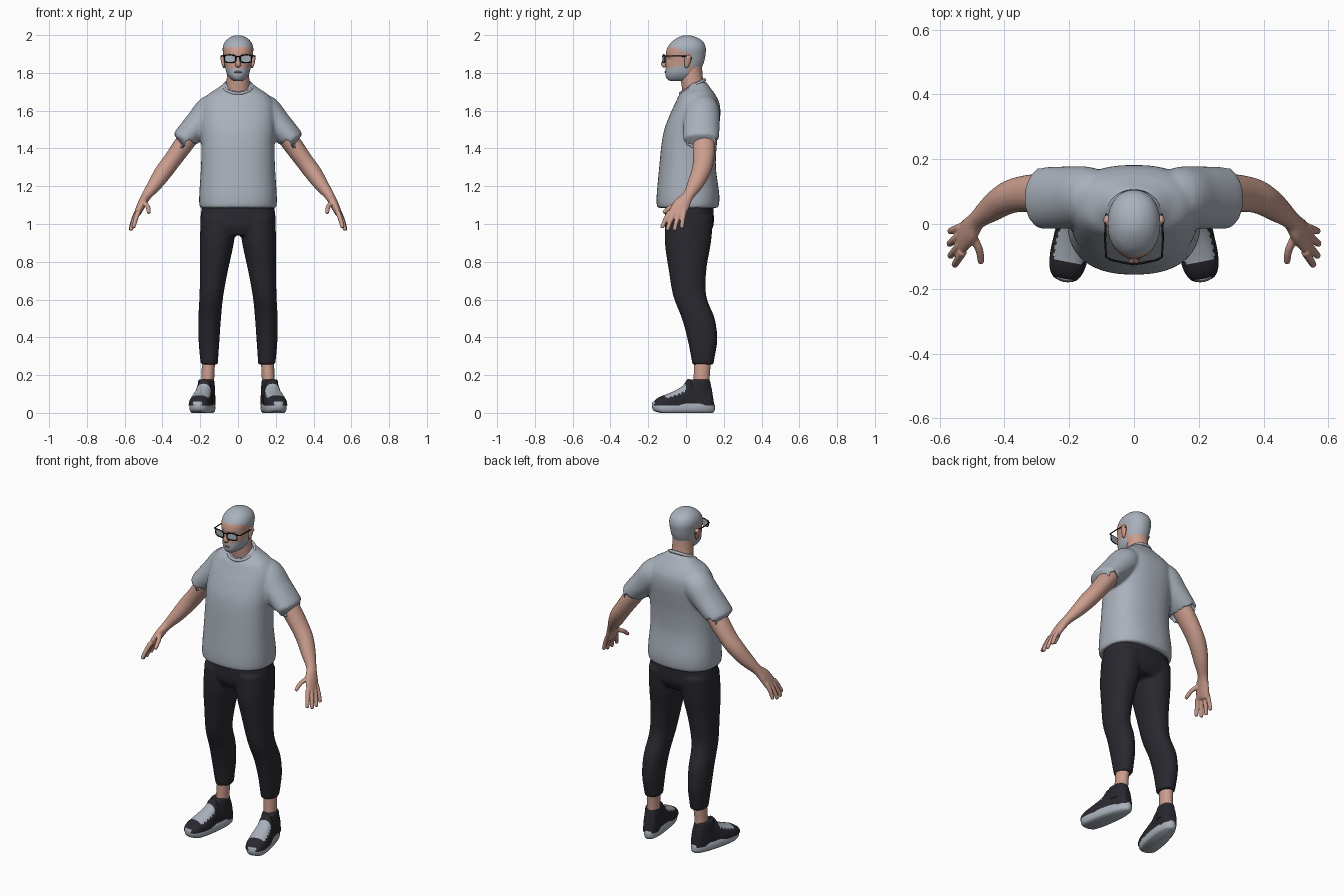
import bpy, bmesh, math
from mathutils import Vector, Matrix

if "Cube" in bpy.data.objects:
    bpy.data.objects.remove(bpy.data.objects["Cube"])


def material(name, rgb):
    m = bpy.data.materials.new(name)
    m.diffuse_color = (*rgb, 1)
    m.use_nodes = True
    m.node_tree.nodes["Principled BSDF"].inputs["Base Color"].default_value = m.diffuse_color
    return m


GREY = material("heather grey", (0.40, 0.44, 0.50))
SKIN = material("skin", (0.60, 0.34, 0.27))
DARK = material("charcoal cloth", (0.022, 0.021, 0.028))
BLACK = material("black plastic", (0.008, 0.008, 0.009))
LIP = material("lips", (0.42, 0.19, 0.16))


def dense(rows, k):
    """Catmull-Rom interpolation between rows of numbers."""
    out = []
    for i in range(len(rows) - 1):
        a, b, c, d = (rows[max(i - 1, 0)], rows[i], rows[i + 1], rows[min(i + 2, len(rows) - 1)])
        for j in range(k):
            t = j / k
            out.append([0.5 * (2 * q + (r - p) * t + (2 * p - 5 * q + 4 * r - s) * t * t
                               + (3 * q - p - 3 * r + s) * t ** 3) for p, q, r, s in zip(a, b, c, d)])
    return out + [list(rows[-1])]


def unit(a, power):
    c, s = math.cos(a), math.sin(a)
    return (math.copysign(abs(c) ** (2 / power), c), math.copysign(abs(s) ** (2 / power), s))


def add_rings(bm, rings):
    rows = [[bm.verts.new(p) for p in r] for r in rings]
    n = len(rows[0])
    for a, b in zip(rows, rows[1:]):
        for i in range(n):
            bm.faces.new((a[i], a[(i + 1) % n], b[(i + 1) % n], b[i]))
    bm.faces.new(rows[0])
    bm.faces.new(rows[-1])


def stack(bm, rows, k=4, n=32, power=2.0, side=1):
    """Horizontal sections: z, x0, x1, y0, y1."""
    rings = []
    for z, x0, x1, y0, y1 in dense(rows, k):
        ring = []
        for i in range(n):
            c, s = unit(2 * math.pi * i / n, power)
            ring.append((side * ((x0 + x1) / 2 + c * (x1 - x0) / 2), (y0 + y1) / 2 + s * (y1 - y0) / 2, z))
        rings.append(ring)
    add_rings(bm, rings)


def tube(bm, rows, k=4, n=20, side=1):
    """Sections across a path: x, y, z, thickness radius, radius towards y."""
    pts = dense(rows, k)
    rings = []
    for i, p in enumerate(pts):
        t = (Vector(pts[min(i + 1, len(pts) - 1)][:3]) - Vector(pts[max(i - 1, 0)][:3])).normalized()
        u = t.cross(Vector((0, 1, 0))).normalized()
        v = u.cross(t)
        ring = []
        for j in range(n):
            a = 2 * math.pi * j / n
            q = Vector(p[:3]) + u * p[3] * math.cos(a) + v * p[4] * math.sin(a)
            ring.append((side * q.x, q.y, q.z))
        rings.append(ring)
    add_rings(bm, rings)


def finish(name, bm, mats, voxel=0, smooth=0, mirror=False, angle=50):
    bmesh.ops.recalc_face_normals(bm, faces=bm.faces)
    me = bpy.data.meshes.new(name)
    bm.to_mesh(me)
    bm.free()
    for m in mats:
        me.materials.append(m)
    for p in me.polygons:
        p.use_smooth = True
    me.set_sharp_from_angle(angle=math.radians(angle))
    ob = bpy.data.objects.new(name, me)
    bpy.context.collection.objects.link(ob)
    if voxel:
        r = ob.modifiers.new("blend", 'REMESH')
        r.mode, r.voxel_size, r.use_smooth_shade = 'VOXEL', voxel, True
    if smooth:
        s = ob.modifiers.new("soften", 'SMOOTH')
        s.factor, s.iterations = 0.5, smooth
    if mirror:
        ob.modifiers.new("mirror", 'MIRROR').use_mirror_merge = False
    return ob


def wire(name, lines, radius, mat):
    """Round wires from (points, closed) pairs."""
    cu = bpy.data.curves.new(name, 'CURVE')
    cu.dimensions, cu.bevel_depth, cu.bevel_resolution = '3D', radius, 2
    for pts, closed in lines:
        sp = cu.splines.new('POLY')
        sp.points.add(len(pts) - 1)
        for q, p in zip(sp.points, pts):
            q.co = (*p, 1)
        sp.use_cyclic_u = closed
    cu.materials.append(mat)
    bpy.context.collection.objects.link(bpy.data.objects.new(name, cu))


# Shirt: torso and two sleeves blended together
bm = bmesh.new()
torso = [(1.085, .200, -.148, .165), (1.10, .205, -.155, .174), (1.16, .205, -.155, .176),
         (1.30, .196, -.142, .158), (1.42, .194, -.130, .163), (1.50, .198, -.115, .173),
         (1.58, .198, -.085, .182), (1.64, .190, -.057, .177), (1.685, .160, -.035, .155),
         (1.715, .115, -.005, .133), (1.74, .080, .010, .115), (1.752, .060, .020, .108)]
stack(bm, [(z, -w, w, a, b) for z, w, a, b in torso], n=48, power=2.4)
for s in (-1, 1):
    tube(bm, [(.09, .085, 1.615, .07, .075), (.14, .085, 1.60, .085, .092), (.204, .082, 1.532, .077, .096),
              (.274, .08, 1.461, .066, .096), (.281, .08, 1.452, .064, .094)], side=s, n=28)
finish("shirt", bm, [GREY], voxel=0.009, smooth=5)
ring = [2 * math.pi * i / 40 for i in range(40)]
wire("shirt_collar", [([(.075 * math.cos(a), .034 + .064 * math.sin(a), 1.727 + .036 * math.sin(a))
                        for a in ring], True)], .009, GREY)

# Trousers: hips and two legs blended together
bm = bmesh.new()
stack(bm, [(1.13, -.185, .185, -.11, .145), (1.05, -.197, .197, -.112, .147), (.99, -.2, .2, -.112, .145),
           (.94, -.185, .185, -.09, .12)], n=40, power=2.5)
for s in (-1, 1):
    stack(bm, [(1.04, .005, .197, -.11, .145), (.90, .022, .202, -.112, .132), (.76, .052, .201, -.092, .108),
               (.62, .078, .204, -.068, .107), (.50, .090, .210, -.022, .152), (.39, .098, .209, .008, .166),
               (.30, .104, .202, .026, .153), (.255, .107, .196, .034, .145)], side=s, power=2.2)
finish("trousers", bm, [DARK], voxel=0.009, smooth=4)

# Arms with hands
bm = bmesh.new()
tube(bm, [(.22, .09, 1.51, .05, .058), (.285, .095, 1.425, .051, .06), (.35, .092, 1.335, .047, .055),
          (.395, .078, 1.275, .046, .05), (.44, .048, 1.21, .038, .042), (.484, .012, 1.15, .026, .03),
          (.508, -.020, 1.108, .023, .043), (.530, -.045, 1.06, .018, .046), (.536, -.050, 1.045, .010, .040)])
fingers = [((.528, -.085, 1.065), (.542, -.108, 1.025), (.553, -.126, .985)),
           ((.534, -.062, 1.06), (.553, -.083, 1.015), (.566, -.098, .972)),
           ((.536, -.036, 1.06), (.556, -.050, 1.015), (.569, -.061, .971)),
           ((.532, -.010, 1.07), (.553, -.017, 1.025), (.566, -.022, .983)),
           ((.502, -.030, 1.115), (.478, -.078, 1.092), (.472, -.116, 1.062))]
for a, b, c in fingers:
    tip = Vector(c) + (Vector(c) - Vector(b)).normalized() * .006
    tube(bm, [(*a, .014, .014), (*b, .0122, .0122), (*c, .0105, .0105), (*tip, .005, .005)], n=12)
finish("arms", bm, [SKIN], voxel=0.0042, smooth=3, mirror=True)

# Ankles
bm = bmesh.new()
stack(bm, [(.10, .126, .200, .035, .135), (.18, .126, .194, .040, .125), (.30, .120, .190, .045, .135)], n=24)
finish("ankles", bm, [SKIN], mirror=True)

# Shoes, turned slightly outwards
PLACE = Matrix.Translation((.184, -.013, 0)) @ Matrix.Rotation(math.radians(11), 4, 'Z')
bm = bmesh.new()
rings = []
for z, grow in ((0, -.010), (.008, -.002), (.02, .001), (.042, 0), (.05, -.005)):
    ring = []
    for i in range(48):
        c, s = unit(2 * math.pi * i / 48, 2.5)
        y = s * (.168 + grow)
        ring.append(PLACE @ Vector((c * (.056 - .05 * y + grow), y, z + max(0, -y - .12) * .25)))
    rings.append(ring)
add_rings(bm, rings)
finish("shoe_soles", bm, [GREY], mirror=True)

bm = bmesh.new()
upper = dense([(-.164, .026, .050), (-.152, .042, .068), (-.125, .054, .086), (-.085, .059, .101),
               (-.04, .058, .121), (0, .052, .146), (.022, .047, .178), (.05, .045, .172),
               (.09, .044, .160), (.125, .042, .178), (.145, .036, .150), (.160, .024, .06)], 4)
N = 24
rows = []
for y, w, h in upper:
    row = []
    for i in range(N + 1):
        c, s = unit(math.pi * i / N, 2.5)
        row.append(bm.verts.new(PLACE @ Vector((c * w, y, .038 + max(s, 0) * (h - .038)))))
    rows.append(row)
for r in range(len(rows) - 1):
    for i in range(N):
        f = bm.faces.new((rows[r][i], rows[r][i + 1], rows[r + 1][i + 1], rows[r + 1][i]))
        # pale tongue with a stepped lace edge
        reach = 6 + r % 2
        f.material_index = int(10 <= r < 21 and abs(i - (N - 1) / 2) < reach)
bm.faces.new(rows[0])
bm.faces.new(rows[-1])
finish("shoe_uppers", bm, [DARK, GREY], mirror=True, angle=80)

bm = bmesh.new()
stack(bm, [(.09, -.046, .046, .015, .150), (.14, -.044, .044, .018, .147), (.168, -.041, .041, .025, .142),
           (.176, -.036, .036, .032, .136)], n=28, power=2.3)
bm.transform(PLACE)
finish("shoe_cuffs", bm, [DARK], mirror=True)

# Neck
bm = bmesh.new()
tube(bm, [(0, .05, 1.64, .066, .06), (0, .038, 1.72, .063, .059), (0, .030, 1.78, .059, .058),
          (0, .030, 1.84, .058, .055)], n=32)
finish("neck", bm, [SKIN])

# Head: cropped hair and beard chosen by position
bm = bmesh.new()
skull = [(1.758, .022, -.085, .0), (1.765, .036, -.098, .04), (1.78, .050, -.107, .062), (1.80, .061, -.109, .075),
         (1.83, .068, -.107, .085), (1.86, .073, -.106, .096), (1.895, .078, -.107, .103),
         (1.93, .081, -.100, .105), (1.96, .072, -.080, .094), (1.982, .052, -.052, .069),
         (1.995, .027, -.024, .036), (1.999, .006, -.002, .012)]
stack(bm, [(z, -w, w, a, b) for z, w, a, b in skull], k=5, n=72, power=2.15)
for v in bm.verts:
    if v.co.y < -.03:
        for s in (-1, 1):
            d = ((v.co.x - s * .033) / .018) ** 2 + ((v.co.z - 1.874) / .014) ** 2
            v.co.y += .010 * math.exp(-d)
for f in bm.faces:
    x, y, z = f.calc_center_median()
    if y < -.07:
        hair = 1.938
    elif y < .025:
        hair = 1.938 - (y + .07) * .42
    else:
        hair = 1.828
    beard = 1.826 + max(0, y + .09) * .2 if y < .012 else 0
    f.material_index = int(z > hair or z < beard)
finish("head", bm, [SKIN, GREY], angle=180)

# Nose, ears and mouth
bm = bmesh.new()
tube(bm, [(0, -.096, 1.892, .007, .008), (0, -.108, 1.872, .009, .010), (0, -.117, 1.852, .013, .014),
          (0, -.115, 1.840, .015, .013), (0, -.106, 1.834, .009, .006)], n=16)
finish("nose", bm, [SKIN], angle=180)
bm = bmesh.new()
stack(bm, [(1.826, .070, .078, -.004, .008), (1.838, .070, .084, -.008, .016), (1.862, .070, .090, -.008, .026),
           (1.884, .072, .094, -.006, .028), (1.894, .074, .088, .004, .020)], n=16)
finish("ears", bm, [SKIN], mirror=True, angle=180)
bm = bmesh.new()
stack(bm, [(1.799, -.012, .012, -.110, -.100), (1.804, -.022, .022, -.113, -.094),
           (1.809, -.014, .014, -.111, -.100)], n=16)
finish("mouth", bm, [LIP], angle=180)

# Glasses: lenses, rims, bridge and temples
lines = []
bm = bmesh.new()
for s in (-1, 1):
    outline = []
    for i in range(28):
        c, t = unit(2 * math.pi * i / 28, 3.5)
        x = .042 + .030 * c
        outline.append(Vector((s * x, -.122 + .22 * max(0, x - .02), 1.875 + .020 * t)))
    lines.append((outline, True))
    add_rings(bm, [outline, [p + Vector((0, .003, 0)) for p in outline]])
    lines.append(([(s * .070, -.111, 1.889), (s * .086, -.102, 1.889), (s * .089, -.05, 1.889),
                   (s * .088, .012, 1.888), (s * .085, .030, 1.872)], False))
    lines.append(([(s * .014, -.122, 1.892), (s * .045, -.117, 1.896), (s * .074, -.110, 1.892)], False))
lines.append(([(-.014, -.122, 1.884), (0, -.124, 1.887), (.014, -.122, 1.884)], False))
finish("glasses_lenses", bm, [GREY])
wire("glasses_frame", lines, .0032, BLACK)
